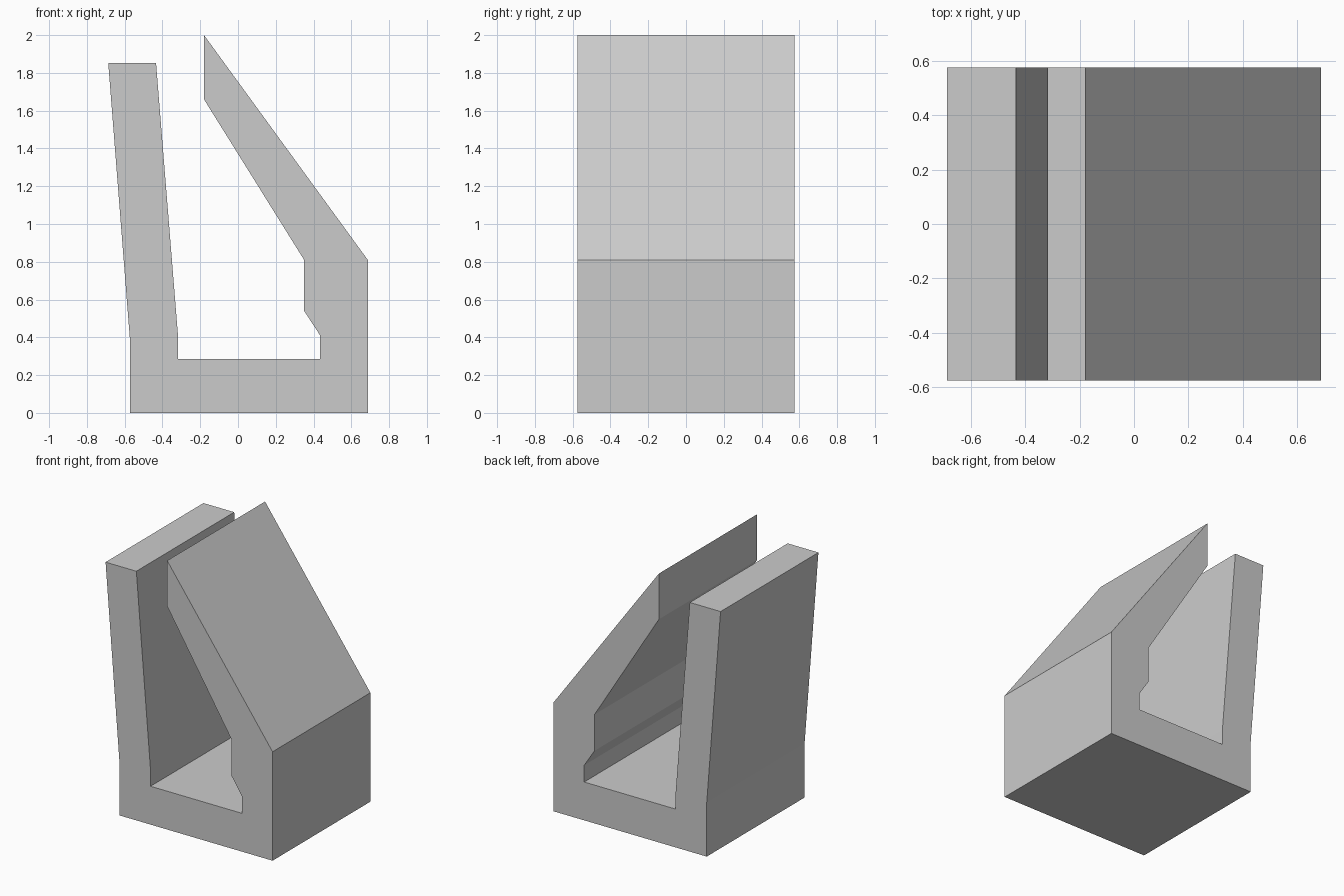
import bpy
import bmesh

# Remove the default cube
cube = bpy.data.objects.get("Cube")
if cube:
    bpy.data.objects.remove(cube, do_unlink=True)

HALF_DEPTH = 0.575

# Plain grey material
grey = bpy.data.materials.new("plain_grey")
grey.use_nodes = True
colour = (0.6, 0.6, 0.6, 1)
grey.diffuse_color = colour
grey.node_tree.nodes["Principled BSDF"].inputs["Base Color"].default_value = colour

# Outer outline: base, right wall and overhanging arm
outer = [(-0.573, 0.4), (-0.573, 0), (0.687, 0), (0.687, 0.81), (-0.18, 2.0)]
# Inner outline: arm underside, notch, channel floor and leaning wall
inner = [(-0.18, 1.66), (0.35, 0.81), (0.35, 0.54), (0.435, 0.41), (0.435, 0.285),
         (-0.317, 0.285), (-0.317, 0.4), (-0.434, 1.853), (-0.687, 1.853)]


def extrude_profile(name, points, half_depth, material):
    """Make a solid by extruding an x-z outline along y."""
    bm = bmesh.new()
    face = bm.faces.new([bm.verts.new((x, -half_depth, z)) for x, z in points])
    result = bmesh.ops.extrude_face_region(bm, geom=[face], use_keep_orig=True)
    moved = [v for v in result["geom"] if isinstance(v, bmesh.types.BMVert)]
    bmesh.ops.translate(bm, vec=(0, 2 * half_depth, 0), verts=moved)
    bmesh.ops.recalc_face_normals(bm, faces=bm.faces)
    mesh = bpy.data.meshes.new(name)
    bm.to_mesh(mesh)
    bm.free()
    mesh.materials.append(material)
    obj = bpy.data.objects.new(name, mesh)
    bpy.context.scene.collection.objects.link(obj)
    return obj


# Clip bracket
extrude_profile("clip_bracket", outer + inner, HALF_DEPTH, grey)
